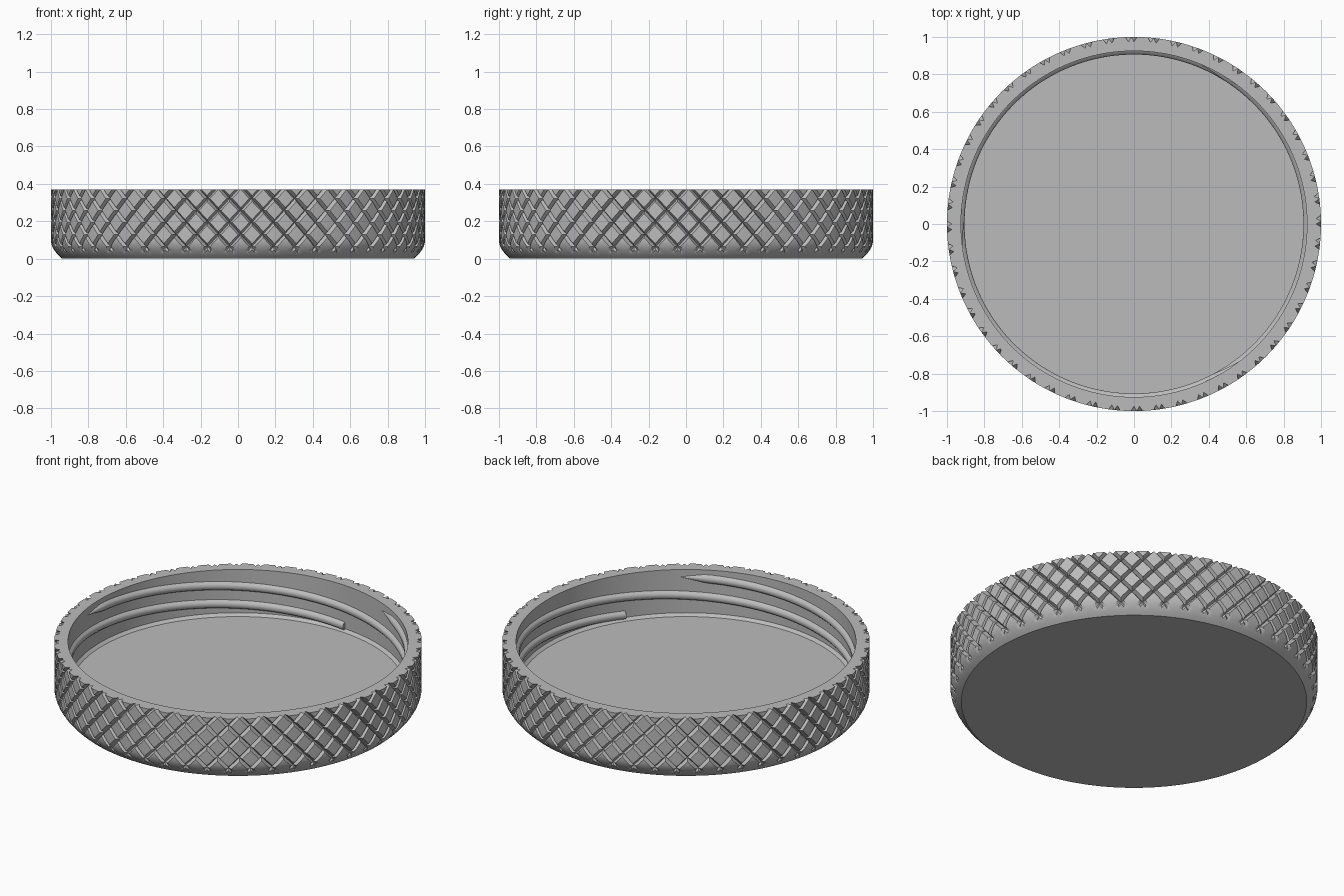
import bpy
import bmesh
from math import sin, cos, radians, pi

cube = bpy.data.objects.get("Cube")
if cube:
    bpy.data.objects.remove(cube, do_unlink=True)

HEIGHT = 0.37
FLOOR = 0.095
BORE = 0.925          # inner wall radius
GROOVES = 52          # knurl grooves in each direction
STEPS = 8             # columns per groove spacing
COLS = GROOVES * STEPS
ROWS = 23
GROOVE_DEPTH = 0.026

grey = bpy.data.materials.new("grey metal")
grey.use_nodes = True
colour = (0.5, 0.5, 0.5, 1)
grey.diffuse_color = colour
grey.node_tree.nodes["Principled BSDF"].inputs["Base Color"].default_value = colour


def polar(radius, angle, z):
    return (radius * cos(angle), radius * sin(angle), z)


def finish(bm, name, angle):
    bmesh.ops.recalc_face_normals(bm, faces=bm.faces)
    mesh = bpy.data.meshes.new(name)
    bm.to_mesh(mesh)
    bm.free()
    mesh.materials.append(grey)
    obj = bpy.data.objects.new(name, mesh)
    bpy.context.collection.objects.link(obj)
    bpy.ops.object.select_all(action="DESELECT")
    obj.select_set(True)
    bpy.context.view_layer.objects.active = obj
    bpy.ops.object.shade_smooth_by_angle(angle=radians(angle))
    return obj


def groove_distance(s):
    s %= STEPS
    return min(s, STEPS - s)


def outer_radius(col, row):
    """Rounded lower edge, cut by two opposite sets of V grooves."""
    z = HEIGHT * row / ROWS
    edge = 1 - 0.06 * (max(0, 0.1 - z) / 0.1) ** 2
    drop = ROWS - row
    near = min(groove_distance(col + drop), groove_distance(col - drop - 2))
    return min(edge, 1 - GROOVE_DEPTH * max(0, 1 - near))


def build_lid():
    bm = bmesh.new()

    def outer_vert(col, row):
        angle = 2 * pi * col / COLS
        return bm.verts.new(polar(outer_radius(col, row), angle, HEIGHT * row / ROWS))

    # Knurled outside: each cell is four triangles so creases run diagonally
    rows = [[outer_vert(i, j) for i in range(COLS)] for j in range(ROWS + 1)]
    for j in range(ROWS):
        for i in range(COLS):
            n = (i + 1) % COLS
            corners = [rows[j][i], rows[j][n], rows[j + 1][n], rows[j + 1][i]]
            middle = outer_vert(i + 0.5, j + 0.5)
            for k in range(4):
                bm.faces.new((corners[k], corners[(k + 1) % 4], middle))

    # Rim, inner wall and bevelled floor edge
    loop = rows[-1]
    for radius, z in ((BORE, HEIGHT), (BORE, FLOOR + 0.015), (BORE - 0.017, FLOOR)):
        inner = [bm.verts.new(polar(radius, 2 * pi * i / COLS, z)) for i in range(COLS)]
        for i in range(COLS):
            n = (i + 1) % COLS
            bm.faces.new((loop[i], loop[n], inner[n], inner[i]))
        loop = inner
    bm.faces.new(loop)
    bm.faces.new(rows[0])
    return finish(bm, "lid_body", 30)


def build_thread(name, start):
    """Ridge winding down the bore, pointed at the top and blunt at the bottom."""
    bm = bmesh.new()
    section = ((-0.004, 0.028), (0.012, 0.018), (0.019, 0.009),
               (0.019, -0.009), (0.012, -0.018), (-0.004, -0.028))
    count, sweep, top, drop = 110, 221, 0.325, 0.2
    previous = None
    for k in range(count + 1):
        t = k / count
        size = min(1, 0.05 + t * sweep / 9)
        angle = radians(start - sweep * t)
        ring = [bm.verts.new(polar(BORE - (inward * size if inward > 0 else inward),
                                   angle, top - drop * t + dz * size))
                for inward, dz in section]
        if previous:
            for a in range(len(ring)):
                b = (a + 1) % len(ring)
                bm.faces.new((previous[a], previous[b], ring[b], ring[a]))
        else:
            bm.faces.new(ring)
        previous = ring
    bm.faces.new(previous)
    return finish(bm, name, 50)


build_lid()
for i, label in enumerate(("first", "second", "third")):
    build_thread(label + "_inner_thread", 187 + 120 * i)
